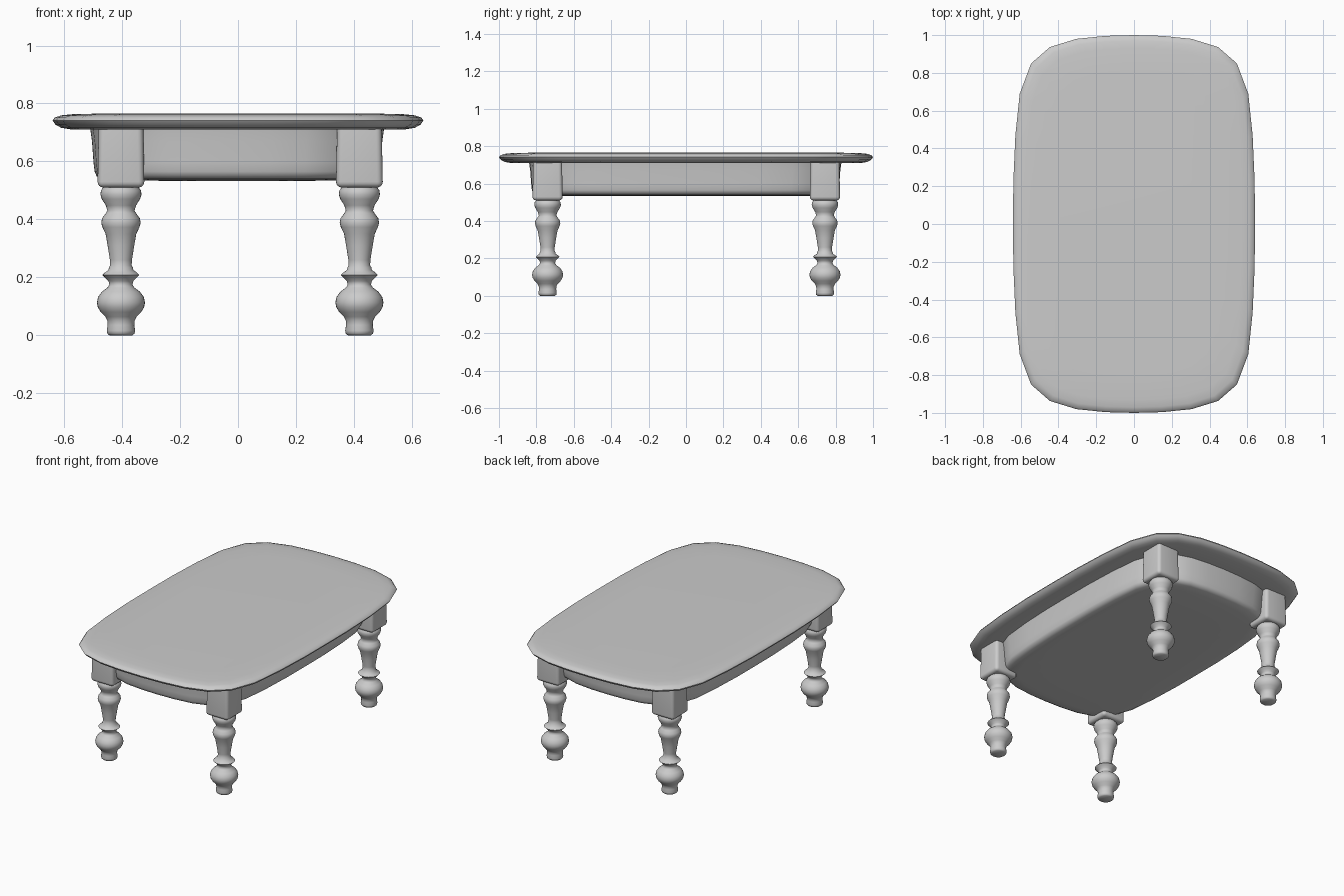
import bpy, bmesh, math

if "Cube" in bpy.data.objects:
    bpy.data.objects.remove(bpy.data.objects["Cube"])

# One quadrant of the rounded outline, from the right side to the back
QUAD = [(0.64, 0), (0.639, 0.22), (0.628, 0.47), (0.605, 0.69), (0.545, 0.85),
        (0.445, 0.937), (0.305, 0.98), (0.15, 0.996), (0, 1.0)]
Q2 = [(-x, y) for x, y in QUAD[-2::-1]]
HALF = QUAD + Q2
OUTLINE = HALF + [(-x, -y) for x, y in HALF[1:-1]]


def finish(name, bm, angle=40):
    bmesh.ops.recalc_face_normals(bm, faces=bm.faces)
    mesh = bpy.data.meshes.new(name)
    bm.to_mesh(mesh)
    bm.free()
    ob = bpy.data.objects.new(name, mesh)
    bpy.context.collection.objects.link(ob)
    bpy.ops.object.select_all(action='DESELECT')
    ob.select_set(True)
    bpy.context.view_layer.objects.active = ob
    bpy.ops.object.shade_smooth_by_angle(angle=math.radians(angle))
    return ob


def skin(bm, loops):
    """Bridge closed loops of points and cap both ends."""
    rings = [[bm.verts.new(p) for p in loop] for loop in loops]
    n = len(rings[0])
    for a, b in zip(rings, rings[1:]):
        for i in range(n):
            j = (i + 1) % n
            bm.faces.new((a[i], a[j], b[j], b[i]))
    bm.faces.new(rings[0])
    bm.faces.new(rings[-1])


def slab(name, hx, hy, profile, cx=0, cy=0):
    """Stack inset copies of the outline: profile is (inset, z)."""
    bm = bmesh.new()
    skin(bm, [[(cx + x / 0.64 * (hx - d), cy + y * (hy - d), z) for x, y in OUTLINE]
              for d, z in profile])
    return finish(name, bm, 60)


# Table top with a rounded rim
slab("table_top", 0.64, 1.0,
     [(0.13, 0.71), (0.06, 0.711), (0.03, 0.716), (0.01, 0.727), (0.0, 0.741),
      (0.008, 0.752), (0.03, 0.759), (0.07, 0.763), (0.2, 0.766)])

# Bowed apron, tapering down to a closed, softly rounded underside
slab("apron", 0.507, 0.835,
     [(0.0, 0.712), (0.006, 0.67), (0.011, 0.6), (0.015, 0.565),
      (0.022, 0.549), (0.04, 0.54), (0.09, 0.536), (0.25, 0.533)], -0.003, -0.004)

# Turned leg profile: (radius, z)
TURNING = [(0.04, 0.0), (0.047, 0.006), (0.049, 0.016), (0.046, 0.035), (0.047, 0.05),
           (0.054, 0.064), (0.07, 0.08), (0.08, 0.097), (0.083, 0.113), (0.079, 0.132),
           (0.066, 0.15), (0.046, 0.165), (0.04, 0.175), (0.043, 0.187), (0.056, 0.2),
           (0.064, 0.208), (0.056, 0.216), (0.043, 0.225), (0.041, 0.235), (0.037, 0.241),
           (0.038, 0.26), (0.046, 0.31), (0.053, 0.35), (0.064, 0.373), (0.068, 0.388),
           (0.065, 0.404), (0.053, 0.42), (0.047, 0.43), (0.052, 0.448), (0.066, 0.47),
           (0.071, 0.486), (0.069, 0.5), (0.06, 0.512), (0.055, 0.53)]
SEG = 32

for fb, cy in (("front", -0.74), ("back", 0.743)):
    for lr, cx in (("left", -0.404), ("right", 0.419)):
        # Turned part
        bm = bmesh.new()
        skin(bm, [[(cx + r * math.cos(2 * math.pi * i / SEG),
                    cy + r * math.sin(2 * math.pi * i / SEG), z) for i in range(SEG)]
                  for r, z in TURNING])
        finish(f"{fb}_{lr}_leg", bm, 60)
        # Square block joining the apron
        bm = bmesh.new()
        bmesh.ops.create_cube(bm, size=1)
        for v in bm.verts:
            half = 0.077 if v.co.z > 0 else 0.081
            v.co = (cx + math.copysign(half, v.co.x), cy + math.copysign(half, v.co.y),
                    0.714 if v.co.z > 0 else 0.51)
        edges = [e for e in bm.edges if min(v.co.z for v in e.verts) < 0.7]
        bmesh.ops.bevel(bm, geom=edges, offset=0.02, segments=4, profile=0.5,
                        affect='EDGES')
        finish(f"{fb}_{lr}_leg_block", bm)
